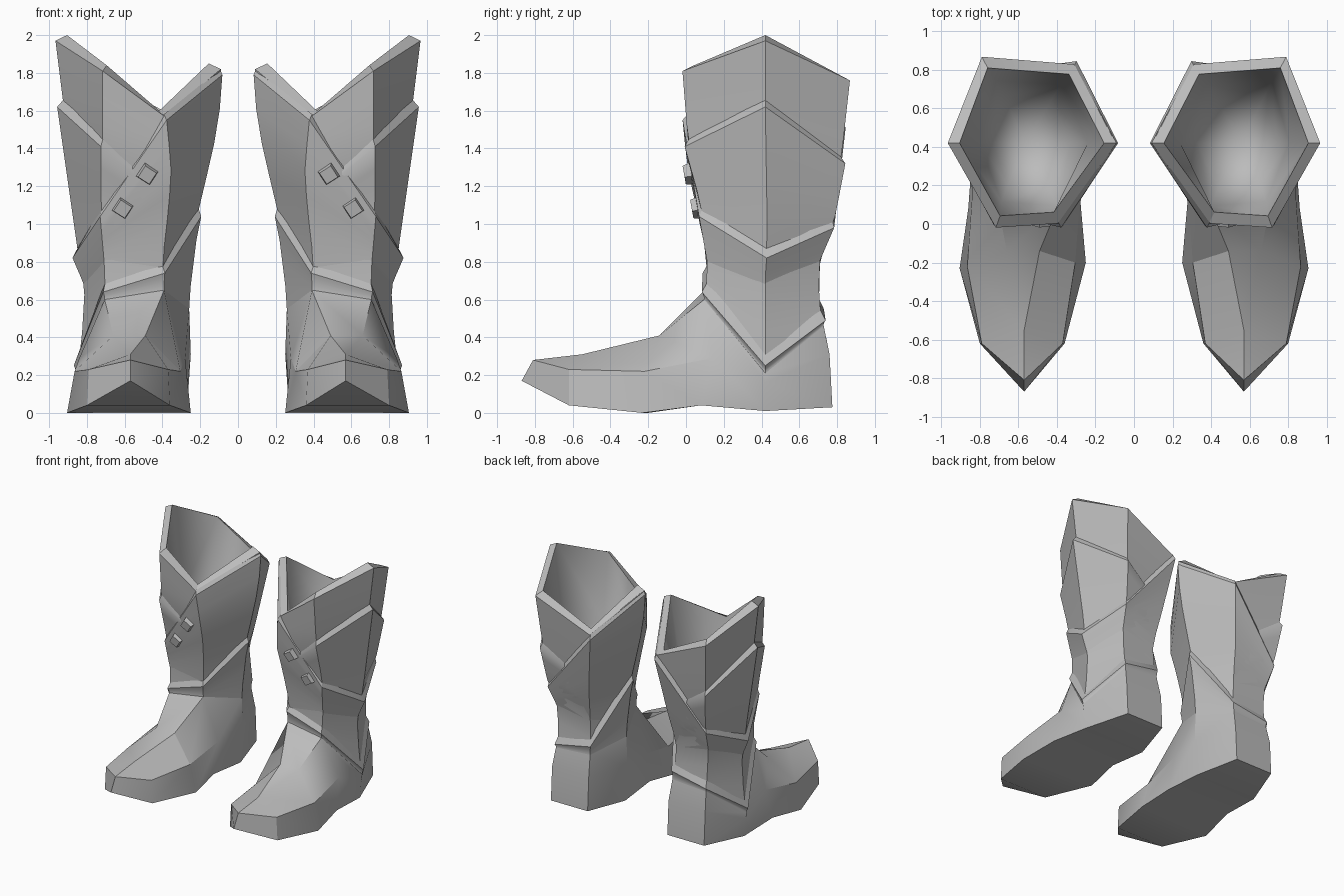
import bpy, bmesh, math
from mathutils import Vector, Matrix

if "Cube" in bpy.data.objects:
    bpy.data.objects.remove(bpy.data.objects["Cube"])

grey = bpy.data.materials.new("grey_leather")
grey.diffuse_color = (0.5, 0.5, 0.5, 1)
grey.use_nodes = True
grey.node_tree.nodes["Principled BSDF"].inputs["Base Color"].default_value = grey.diffuse_color

# Six corner lines of the leg, each a list of (z, x, y)
OUT, BO, BI, INN, FI, FO = range(6)
CORNERS = [
    [(.2, .83, .42), (.57, .79, .42), (.72, .80, .42), (.9, .82, .43), (1.6, .90, .42), (2.0, .95, .42)],
    [(.3, .69, .72), (.56, .68, .69), (.78, .69, .68), (1.05, .72, .76), (1.4, .75, .81), (1.76, .78, .85)],
    [(.3, .39, .72), (.56, .40, .69), (.78, .41, .68), (1.05, .38, .74), (1.6, .31, .82)],
    [(.3, .27, .42), (.57, .29, .42), (1.0, .25, .42), (1.12, .22, .42), (1.53, .13, .42), (1.83, .11, .42)],
    [(.5, .40, .12), (.8, .41, .13), (1.1, .38, .09), (1.3, .37, .04), (1.6, .40, .02)],
    [(.5, .69, .12), (.8, .70, .13), (1.1, .71, .11), (1.43, .71, .03), (1.81, .71, .0)],
]


def leg_point(k, z, off=0.0):
    """Point on corner line k at height z, pushed outward by off."""
    pts = CORNERS[k]
    zc = min(max(z, pts[0][0]), pts[-1][0])
    for a, b in zip(pts, pts[1:]):
        if zc <= b[0]:
            t = (zc - a[0]) / (b[0] - a[0])
            p = Vector((a[1] + t * (b[1] - a[1]), a[2] + t * (b[2] - a[2]), z))
            break
    d = Vector((p.x - .56, p.y - .42, 0)).normalized()
    return p + d * off


def ring(zs, off, ks=range(6)):
    offs = off if isinstance(off, (list, tuple)) else [off] * len(zs)
    return [leg_point(k, z, o) for k, z, o in zip(ks, zs, offs)]


def finish(name, bm, angle=30):
    bmesh.ops.remove_doubles(bm, verts=bm.verts, dist=.0005)
    me = bpy.data.meshes.new(name)
    bm.to_mesh(me)
    bm.free()
    me.materials.append(grey)
    me.shade_smooth()
    me.set_sharp_from_angle(angle=math.radians(angle))
    ob = bpy.data.objects.new(name, me)
    bpy.context.collection.objects.link(ob)
    mod = ob.modifiers.new("pair", 'MIRROR')
    mod.use_mirror_merge = False
    return ob


def loft(name, rings, closed=True, caps=(), angle=30):
    """Skin a list of rings; caps lists faces as (ring, indices)."""
    bm = bmesh.new()
    vs = [[bm.verts.new(p) for p in r] for r in rings]
    n = len(rings[0])
    for a, b in zip(vs, vs[1:]):
        for i in range(n if closed else n - 1):
            j = (i + 1) % n
            bm.faces.new((a[i], b[i], b[j], a[j]))
    for r, idx in caps:
        bm.faces.new([vs[r][i] for i in idx])
    return finish(name, bm, angle)


def steps(top, bottom, n):
    return [[a + (b - a) * i / n for a, b in zip(top, bottom)] for i in range(n + 1)]


# Tall leg with a bevelled rim
rim = [2.0, 1.79, 1.57, 1.85, 1.60, 1.84]
low = [.24, .35, .35, .35, .5, .5]
inner = ring(rim, -.045)
rings = [inner] + [ring(z, .02) for z in steps([z - .03 for z in rim], low, 9)]
loft("leg_shaft", rings)

# Smooth hollow lining closing deep inside the leg
well = Vector((.56, .42, .85))
deep = ring([1.25] * 6, -.06)
loft("lining", [[well] * 6, [well.lerp(p, .75) + Vector((0, 0, -.12)) for p in deep],
                ring([1.3] * 6, -.06), inner], angle=100)

# Outer side flap with a bevelled top edge, tucked under the wrap
ks = [FI, FO, OUT, BO, BI]
top = [1.15, 1.45, 1.66, 1.36, 1.12]
wide = [.022, .045, .055, .05, .022]
rows = [ring(top, .015, ks)]
for i, z in enumerate(steps([z - .04 for z in top], [.9, .95, .80, .95, .9], 4)):
    rows.append(ring(z, [w - (w - .02) * i / 6 for w in wide], ks))
loft("side_flap", rows, closed=False)

# Diagonal wrap crossing from the inner top to the outer ankle
top = [.90, 1.04, 1.55, 1.82, 1.58, 1.10]
edge = [.82, .98, 1.51, 1.79, 1.55, 1.04]
low = [.68, .78, .75, .70, .75, .80]
rows = [ring(top, .015)]
for i, z in enumerate(steps(edge, low, 6)):
    t = i / 6
    start = [.065, .05, .045, .03, .045, .05]
    rows.append(ring(z, [s * (1 - t) + .02 * t for s in start]))
loft("diagonal_wrap", rows)

# Ankle cuff, high on the inside and dipping on the outside
top = [.33, .57, .62, 1.10, .80, .70]
edge = [.25, .49, .55, 1.04, .74, .64]
low = [.21, .46, .48, .55, .65, .60]
base = ring(low, .03)
loft("ankle_cuff", [ring(top, .01), ring(edge, .045)]
     + [ring(z, .042 - .004 * i) for i, z in enumerate(steps(edge, low, 4))][1:-1] + [base])

# Foot: upper ring, side crease ring and sole ring, starting at the toe tip
upper = [(.57, -.81, .28), (.57, -.55, .31), (.66, -.14, .41), base[FO], base[OUT], base[BO],
         base[BI], base[INN], base[FI], (.49, -.14, .41), (.57, -.55, .31)]
crease = [(.57, -.81, .28), (.79, -.62, .23), (.865, -.22, .22), (.84, .14, .29), (.85, .42, .16),
          (.71, .76, .31), (.37, .76, .31), (.25, .42, .31), (.28, .14, .29), (.305, -.2, .22), (.37, -.62, .23)]
sole = [(.57, -.87, .17), (.80, -.62, .04), (.905, -.23, 0), (.86, .08, .04), (.835, .42, .01),
        (.71, .775, .03), (.37, .775, .03), (.27, .42, .01), (.28, .08, .04), (.25, -.2, 0), (.36, -.62, .04)]
sole_faces = [(10, 1, 0)] + [(11 - i, 10 - i, i + 1, i) for i in range(1, 5)]
instep = [(0, (1, 2, 9)), (0, (2, 3, 8, 9))]
loft("foot", [upper, crease, sole], caps=instep + [(2, f) for f in sole_faces])

# Square studs on the wrap
for n, (x, y, z) in enumerate([(.48, .025, 1.265), (.61, .065, 1.085)]):
    bm = bmesh.new()
    bmesh.ops.create_cone(bm, cap_ends=True, segments=4, radius1=.07, radius2=.05, depth=.07)
    bm.transform(Matrix.Translation((x, y, z)) @ Matrix.Rotation(math.radians(100), 4, 'X')
                 @ Matrix.Rotation(math.radians(-12), 4, 'Z'))
    finish("stud_%d" % (n + 1), bm)
